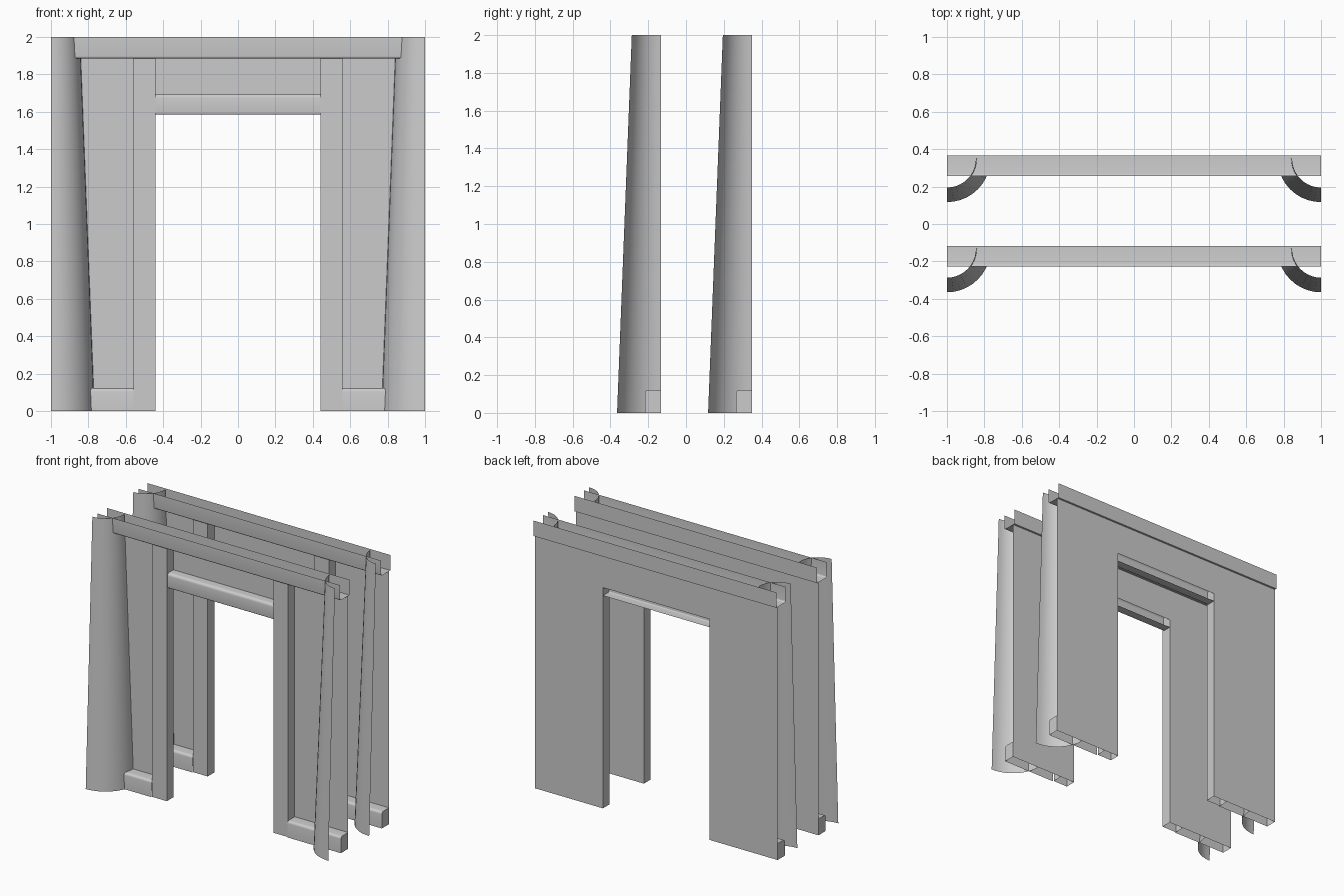
import bpy, bmesh, math
from mathutils import Vector

if "Cube" in bpy.data.objects:
    bpy.data.objects.remove(bpy.data.objects["Cube"])

grey = bpy.data.materials.new("plain_grey")
grey.use_nodes = True
colour = (0.6, 0.6, 0.6, 1)
grey.diffuse_color = colour
grey.node_tree.nodes["Principled BSDF"].inputs["Base Color"].default_value = colour

WALL_Y, JAMB_Y, BASE_Y, LINTEL_Y = -0.132, -0.21, -0.217, -0.202
TRIM_Y, LIP_Y = -0.226, -0.117
DOOR, JAMB = 0.44, 0.56
TRIM_Z = 1.885
SPACING = 0.482


def finish(name, bm, smooth=False):
    bmesh.ops.remove_doubles(bm, verts=bm.verts, dist=0.0001)
    mesh = bpy.data.meshes.new(name)
    bm.to_mesh(mesh)
    bm.free()
    mesh.materials.append(grey)
    obj = bpy.data.objects.new(name, mesh)
    bpy.context.collection.objects.link(obj)
    if smooth:
        bpy.ops.object.select_all(action="DESELECT")
        obj.select_set(True)
        bpy.context.view_layer.objects.active = obj
        bpy.ops.object.shade_smooth_by_angle(angle=math.radians(40))
    return obj


def sweep(name, start, end, cap=False, smooth=True):
    """Open shell between two matching rows of points."""
    bm = bmesh.new()
    a = [bm.verts.new(p) for p in start]
    b = [bm.verts.new(p) for p in end]
    for i in range(len(a) - 1):
        bm.faces.new((a[i], a[i + 1], b[i + 1], b[i]))
    if cap:
        bm.faces.new(b)
    return finish(name, bm, smooth)


def along_x(name, profile, x0, x1, cap=False):
    return sweep(name, [(x0, y, z) for y, z in profile],
                 [(x1, y, z) for y, z in profile], cap)


def rounded(corner, radius, dy, dz, steps=4):
    """Arc replacing a corner; dy and dz point from the corner to the inside."""
    cy, cz = corner[0] + dy * radius, corner[1] + dz * radius
    return [(cy - dy * radius * math.sin(t), cz - dz * radius * math.cos(t))
            for t in (math.pi / 2 * i / steps for i in range(steps + 1))]


def quarter_ring(side, radius, z, steps=10):
    return [(side * (1 - radius * math.cos(t)), WALL_Y - radius * math.sin(t), z)
            for t in (math.pi / 2 * i / steps for i in range(steps + 1))]


def build_wall(label, shift):
    parts = []

    # flat wall panel with the doorway left open
    bm = bmesh.new()
    door_top = 1.645
    for x0, x1, z0 in ((-1, -DOOR, 0), (-DOOR, DOOR, door_top), (DOOR, 1, 0)):
        levels = [z0, TRIM_Z] if z0 else [0, door_top, TRIM_Z]
        for low, high in zip(levels, levels[1:]):
            bm.faces.new([bm.verts.new((x, WALL_Y, z)) for x, z in
                          ((x0, low), (x1, low), (x1, high), (x0, high))])
    parts.append(finish(label + "_wall_panel", bm))

    # top trim: channel open at the top and at both ends
    channel = [(TRIM_Y, 2)]
    channel += rounded((TRIM_Y, TRIM_Z), 0.012, 1, 1)[::-1]
    channel += [(LIP_Y, TRIM_Z), (LIP_Y, 2)]
    parts.append(along_x(label + "_top_trim", channel, -1, 1))

    # lintel over the doorway, open at the back
    lintel = [(WALL_Y, 1.695)] + rounded((LINTEL_Y, 1.695), 0.02, 1, -1)
    lintel += rounded((LINTEL_Y, 1.585), 0.008, 1, 1)[::-1]
    lintel += [(WALL_Y, 1.585)]
    parts.append(along_x(label + "_lintel", lintel, -DOOR, DOOR))

    for side, word in ((-1, "right"), (1, "left")):
        # door jamb
        plan = [(DOOR, WALL_Y), (DOOR, JAMB_Y), (JAMB, JAMB_Y), (JAMB, WALL_Y)]
        parts.append(sweep(f"{label}_{word}_jamb",
                           [(side * x, y, 0) for x, y in plan],
                           [(side * x, y, TRIM_Z) for x, y in plan], smooth=False))

        # skirting board with a rounded upper edge
        skirting = [(WALL_Y, 0.122)] + rounded((BASE_Y, 0.122), 0.018, 1, -1)
        skirting += [(BASE_Y, 0), (WALL_Y, 0)]
        parts.append(along_x(f"{label}_{word}_skirting", skirting[:-1],
                             side * JAMB, side))
        # end cap on the outer side
        bm = bmesh.new()
        bm.faces.new([bm.verts.new((side, y, z)) for y, z in skirting])
        parts.append(finish(f"{label}_{word}_skirting_end", bm))

        # tapering quarter column
        parts.append(sweep(f"{label}_{word}_column",
                           quarter_ring(side, 0.233, 0), quarter_ring(side, 0.155, 2)))

    for part in parts:
        part.location.y = shift


build_wall("front", 0)
build_wall("rear", SPACING)
